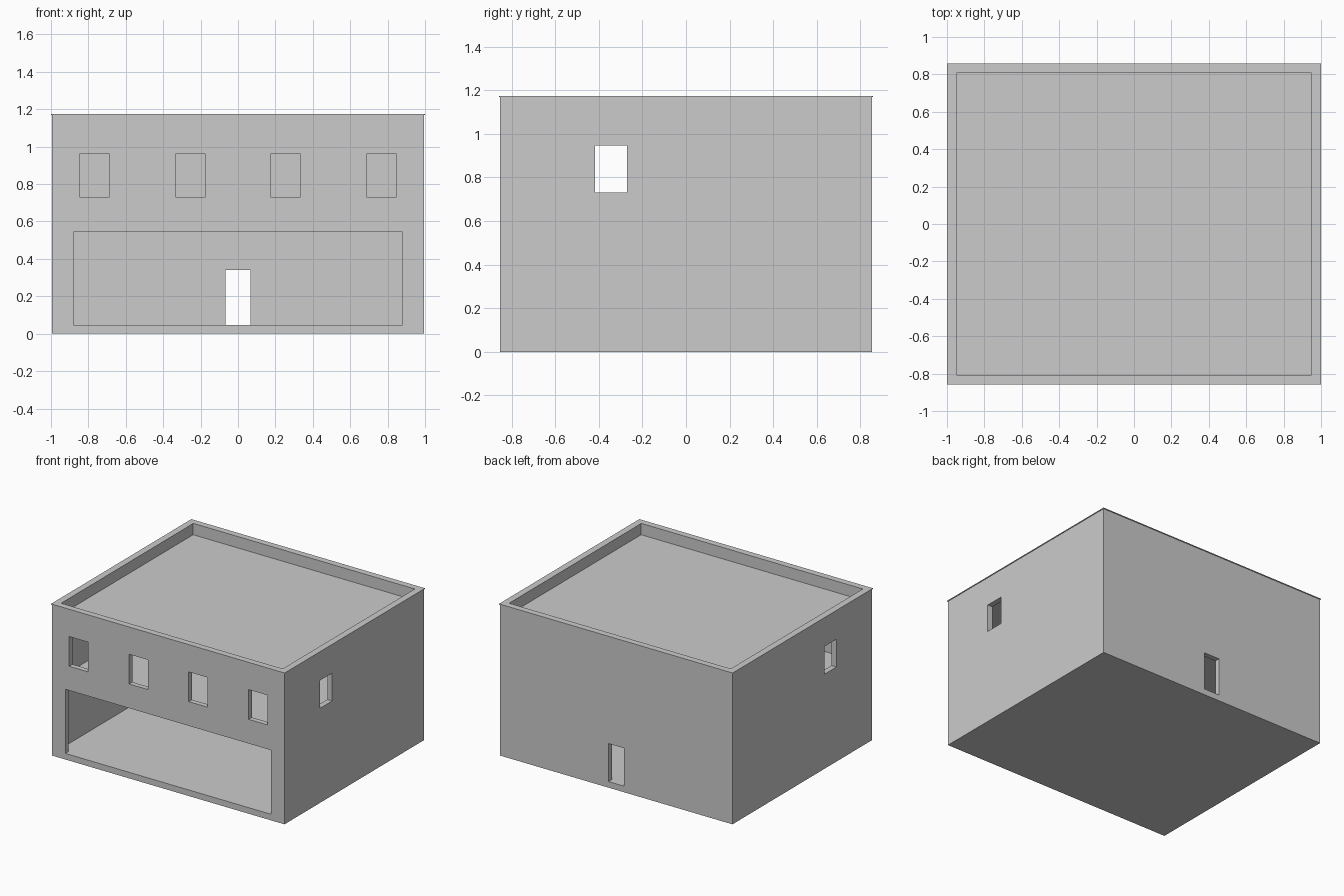
import bpy

if "Cube" in bpy.data.objects:
    bpy.data.objects.remove(bpy.data.objects["Cube"])

WX, WY = 0.995, 0.853      # outer half sizes of the walls
IX, IY = 0.953, 0.813      # inner half sizes of the rooms
TOP = 1.168


def box(name, x0, x1, y0, y1, z0, z1):
    bpy.ops.mesh.primitive_cube_add(size=1, location=((x0 + x1) / 2, (y0 + y1) / 2, (z0 + z1) / 2))
    ob = bpy.context.object
    ob.name = name
    ob.scale = (x1 - x0, y1 - y0, z1 - z0)
    bpy.ops.object.transform_apply(location=True, rotation=False, scale=True)
    return ob


def cut(target, *bounds):
    cutter = box("cutter", *bounds)
    cutter.hide_render = True
    mod = target.modifiers.new("cut", 'BOOLEAN')
    mod.operation = 'DIFFERENCE'
    mod.solver = 'EXACT'
    mod.object = cutter
    bpy.context.view_layer.objects.active = target
    bpy.ops.object.modifier_apply(modifier=mod.name)
    bpy.data.objects.remove(cutter, do_unlink=True)


# Building shell: solid block hollowed into two storeys and a sunken roof
shell = box("building_shell", -WX, WX, -WY, WY, 0, TOP)
for z0, z1 in ((0.047, 0.55), (0.60, 1.035), (1.083, 1.4)):
    cut(shell, -IX, IX, -IY, IY, z0, z1)

# Wide shop front opening and small back door
cut(shell, -0.88, 0.88, -1.0, -0.78, 0.047, 0.543)
cut(shell, -0.066, 0.066, 0.78, 1.0, 0.047, 0.341)

# Upper front windows
for cx in (-0.768, -0.255, 0.255, 0.768):
    cut(shell, cx - 0.08, cx + 0.08, -1.0, -0.78, 0.73, 0.96)

# One window in each side wall
for s in (-1, 1):
    x0, x1 = sorted((s * 0.92, s * 1.1))
    cut(shell, x0, x1, -0.417, -0.27, 0.732, 0.947)

# Thin coping on the parapet, overhanging slightly
coping = box("parapet_coping", -1, 1, -0.858, 0.858, TOP, TOP + 0.006)
cut(coping, -0.948, 0.948, -0.808, 0.808, 1.0, 1.4)
